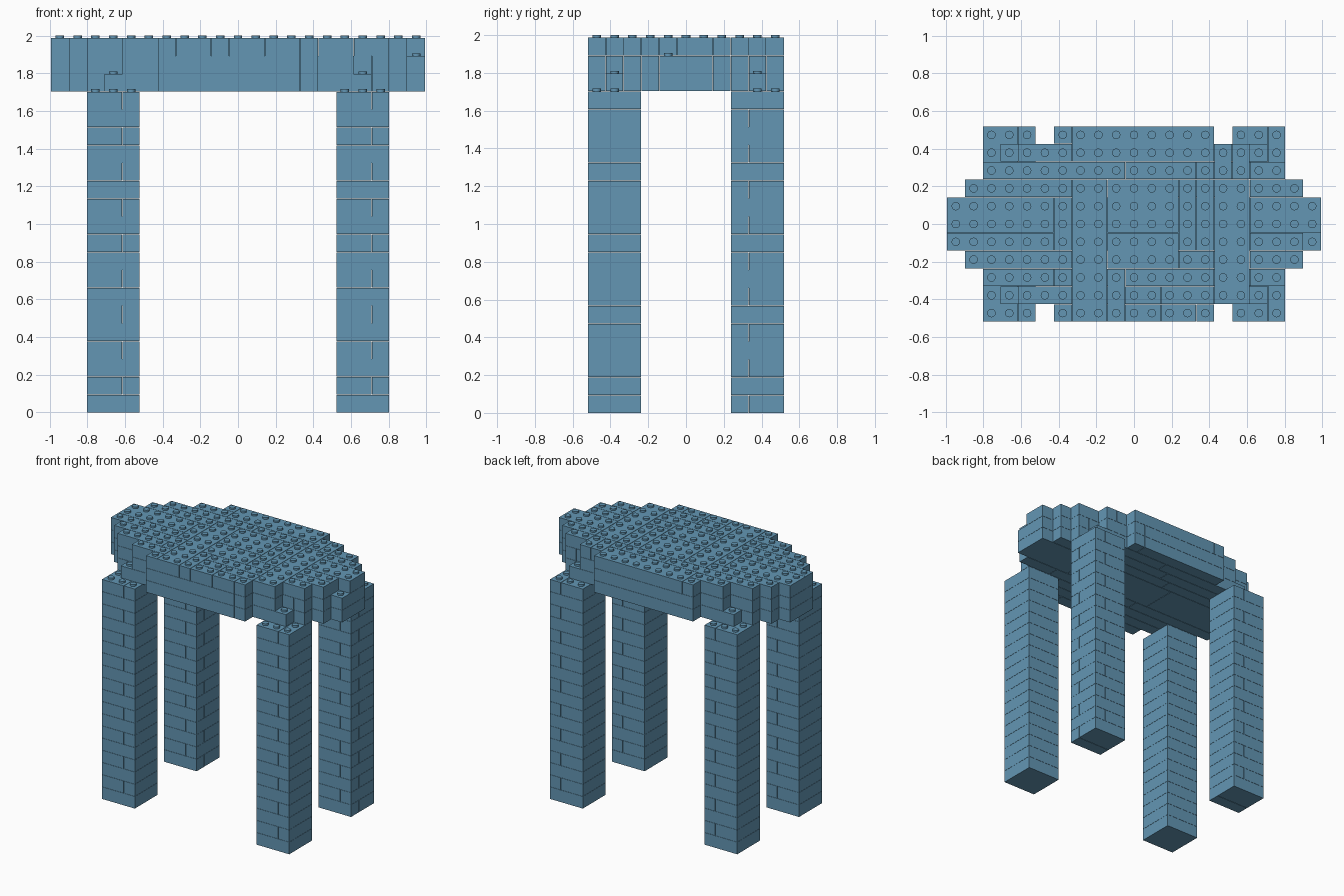
import bpy, bmesh
from mathutils import Matrix

if "Cube" in bpy.data.objects:
    bpy.data.objects.remove(bpy.data.objects["Cube"])

P = 2 / 21.14          # stud pitch and brick height
GAP = 0.0015           # half of the seam between bricks
STUD_R, STUD_H = 0.0225, 2 - 21 * P

mat = bpy.data.materials.new("slate_blue")
mat.diffuse_color = (0.125, 0.305, 0.455, 1)
mat.use_nodes = True
mat.node_tree.nodes["Principled BSDF"].inputs["Base Color"].default_value = mat.diffuse_color


def add_brick(bm, i0, i1, j0, j1, layer):
    """Box covering cells i0..i1, j0..j1 on one layer."""
    sx, sy = (i1 - i0 + 1) * P - 2 * GAP, (j1 - j0 + 1) * P - 2 * GAP
    sz = P - GAP if layer < 20 else P
    m = Matrix.Translation(((i0 + i1) / 2 * P, (j0 + j1) / 2 * P, layer * P + sz / 2))
    bmesh.ops.create_cube(bm, size=1, matrix=m @ Matrix.Diagonal((sx, sy, sz, 1)))


def add_stud(bm, i, j, layer):
    """Round stud on top of the given layer."""
    z = (layer + 1) * P
    bmesh.ops.create_cone(bm, cap_ends=True, segments=16, radius1=STUD_R, radius2=STUD_R,
                          depth=STUD_H + 0.004,
                          matrix=Matrix.Translation((i * P, j * P, z + STUD_H / 2 - 0.002)))


def finish(bm, name):
    me = bpy.data.meshes.new(name)
    bm.to_mesh(me)
    bm.free()
    me.materials.append(mat)
    ob = bpy.data.objects.new(name, me)
    bpy.context.collection.objects.link(ob)
    ob.select_set(True)
    bpy.context.view_layer.objects.active = ob
    bpy.ops.object.shade_smooth_by_angle()
    ob.select_set(False)


# half width of the table top per row, for each slab layer
def half_width(j, layer):
    w = {0: 10, 1: 10, 2: 9, 3: 8, 4: 6, 5: 4}[abs(j)]
    return w + 1 if abs(j) == 4 and layer == 18 else w


# four legs: odd layers split across x, even layers split across y at the back
for side, i0 in (("left", -8), ("right", 6)):
    for end, j0 in (("front", -5), ("back", 3)):
        bm = bmesh.new()
        for k in range(18):
            if k % 2:
                a = i0 + 1
                add_brick(bm, i0, a, j0, j0 + 2, k)
                add_brick(bm, a + 1, i0 + 2, j0, j0 + 2, k)
            elif end == "back":
                add_brick(bm, i0, i0 + 2, j0, j0, k)
                add_brick(bm, i0, i0 + 2, j0 + 1, j0 + 2, k)
            else:
                add_brick(bm, i0, i0 + 2, j0, j0 + 2, k)
        # studs left uncovered by the table top
        for i in range(i0, i0 + 3):
            for j in range(j0, j0 + 3):
                if abs(i) > half_width(j, 18):
                    add_stud(bm, i, j, 17)
        finish(bm, f"{end}_{side}_leg")

# two lower slabs: rows of bricks up to eight studs long
for layer, name in ((18, "lower_slab"), (19, "middle_slab")):
    bm = bmesh.new()
    for j0, j1 in [(j, j) for j in (-5, -4, -3, -2, 2, 3, 4, 5)] + [(-1, 1)]:
        w = half_width(j0, layer)
        for i in range(-w, w + 1, 8):
            add_brick(bm, i, min(i + 7, w), j0, j1, layer)
    if layer == 18:
        for i in (-7, 7):
            for j in (-4, 4):
                add_stud(bm, i, j, layer)
    else:
        add_stud(bm, 10, -1, layer)
    finish(bm, name)

# top slab: mixed brick lengths, one corner stud cell left open
ROWS = {  # row: start columns of one-row bricks, each with its end
    3: "-8:-1 0:3 4:4 7:8", 2: "-9:-4 7:9", -1: "-10:-5 7:9", -2: "-9:-4 3:4 7:9",
    -3: "-8:-5 -4:-4 0:4 7:8", -4: "-6:-4 0:1 2:4", -5: "-4:-4 0:1 2:3 4:4",
    4: "-6:-4", 5: "-4:-4"}
BLOCKS = [(-3, 4, 4, 5), (5, 5, 3, 4), (6, 6, 3, 4), (-3, -2, -5, 2), (-1, 2, 0, 2),
          (3, 3, -1, 2), (4, 4, -1, 2), (5, 6, -4, 2), (7, 10, 0, 1), (-10, -5, 0, 1),
          (-4, -4, -1, 1), (-1, 2, -2, -1), (-1, -1, -5, -3)]
bm = bmesh.new()
for j, spans in ROWS.items():
    for s in spans.split():
        a, b = map(int, s.split(":"))
        add_brick(bm, a, b, j, j, 20)
for block in BLOCKS:
    add_brick(bm, *block, 20)
for j in range(-5, 6):
    w = half_width(j, 20)
    for i in range(-w, w + 1):
        if (i, j) != (10, -1):
            add_stud(bm, i, j, 20)
finish(bm, "top_slab")
